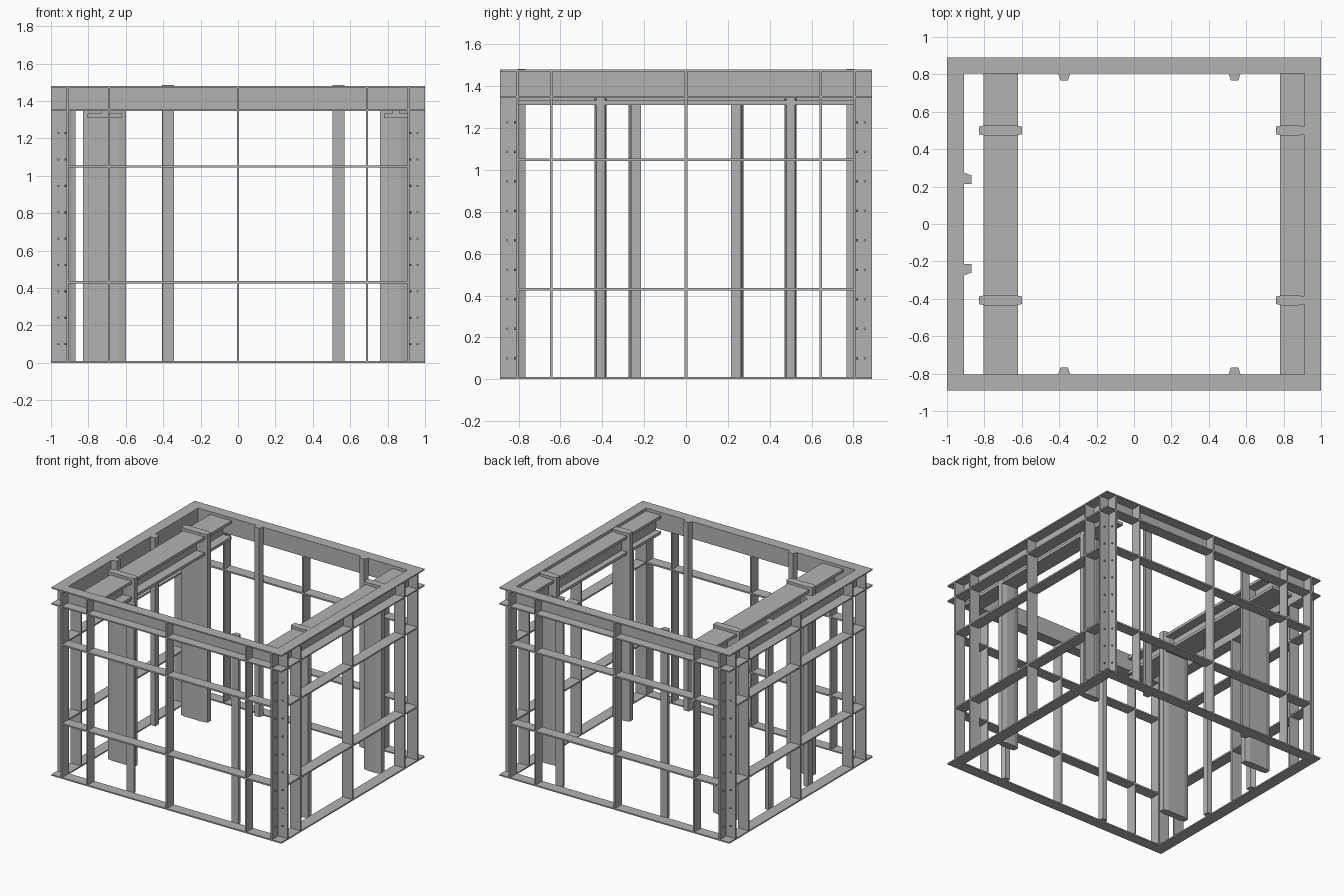
import bpy
import bmesh
from mathutils import Matrix, Vector

cube = bpy.data.objects.get("Cube")
if cube:
    bpy.data.objects.remove(cube)

steel = bpy.data.materials.new("steel_grey")
steel.use_nodes = True
grey = (0.45, 0.45, 0.45, 1)
steel.diffuse_color = grey
steel.node_tree.nodes["Principled BSDF"].inputs["Base Color"].default_value = grey

OX, OY = 1.0, 0.89       # outer half sizes
IX, IY = 0.91, 0.805     # inner half sizes
TOP, LOW = 1.48, 1.345   # upper channel heights
T = 0.012                # plate thickness


def build(name, bm):
    bmesh.ops.recalc_face_normals(bm, faces=bm.faces)
    mesh = bpy.data.meshes.new(name)
    bm.to_mesh(mesh)
    bm.free()
    mesh.materials.append(steel)
    obj = bpy.data.objects.new(name, mesh)
    bpy.context.collection.objects.link(obj)


def prism(bm, outline, z0, z1):
    base = bm.faces.new([bm.verts.new((x, y, z0)) for x, y in outline])
    top = bmesh.ops.extrude_face_region(bm, geom=[base], use_keep_orig=True)["geom"]
    verts = [v for v in top if isinstance(v, bmesh.types.BMVert)]
    bmesh.ops.translate(bm, verts=verts, vec=(0, 0, z1 - z0))


def box(bm, x0, x1, y0, y1, z0, z1):
    prism(bm, [(x0, y0), (x1, y0), (x1, y1), (x0, y1)], z0, z1)


def ring(bm, ox, oy, ix, iy, z0, z1):
    for s in (-1, 1):
        box(bm, -ox, ox, s * iy, s * oy, z0, z1)
        box(bm, s * ix, s * ox, -iy, iy, z0, z1)


# Rectangular rings: base plate, channel flanges and channel web
for name, z0, z1 in (("base_plate_ring", 0, 0.01),
                     ("lower_flange_ring", LOW, LOW + 0.01),
                     ("upper_flange_ring", TOP - 0.01, TOP)):
    bm = bmesh.new()
    ring(bm, OX, OY, IX, IY, z0, z1)
    build(name, bm)
bm = bmesh.new()
ring(bm, IX + 0.01, IY + 0.01, IX, IY, LOW, TOP)
build("channel_web", bm)

# Horizontal rails and vertical stiffeners of the four walls
rails, studs = bmesh.new(), bmesh.new()
for s in (-1, 1):
    for z in (0.43, 1.05):
        box(rails, -IX, IX, s * IY, s * OY, z - T / 2, z + T / 2)
        box(rails, s * IX, s * OX, -IY, IY, z - T / 2, z + T / 2)
    for x in (-0.69, 0, 0.69):
        box(studs, x - T / 2, x + T / 2, s * IY, s * OY, 0, TOP)
    for y in (-0.645, 0, 0.645):
        box(studs, s * IX, s * OX, y - T / 2, y + T / 2, 0, TOP)
build("wall_rails", rails)
build("wall_studs", studs)

# Inward angle posts at the corners, with rows of bolts
posts, bolts = bmesh.new(), bmesh.new()
for sx in (-1, 1):
    for sy in (-1, 1):
        box(posts, sx * (IX - 0.004), sx * (IX + 0.008), sy * IY, sy * OY, 0, TOP)
        box(posts, sx * IX, sx * OX, sy * (IY - 0.004), sy * (IY + 0.008), 0, TOP)
        for row in range(9):
            z = 0.1 + row * 0.141
            for pos, axis in (((sx * 0.96, sy * (IY + 0.01), z), (0, 1, 0)),
                              ((sx * (IX + 0.01), sy * 0.855, z), (1, 0, 0))):
                turn = Vector(axis).to_track_quat("Z", "Y").to_matrix().to_4x4()
                bmesh.ops.create_cone(bolts, cap_ends=True, segments=8,
                                      radius1=0.006, radius2=0.006, depth=0.016,
                                      matrix=Matrix.Translation(pos) @ turn)
build("corner_posts", posts)
build("corner_bolts", bolts)

# Tapered ribs on the inside of the front, back and left-hand walls
ribs = bmesh.new()
for s in (-1, 1):
    for x in (-0.373, 0.538):
        prism(ribs, [(x - 0.032, s * IY), (x + 0.032, s * IY),
                     (x + 0.02, s * 0.767), (x - 0.02, s * 0.767)], 0, TOP + 0.004)
    prism(ribs, [(-IX, s * 0.275), (-0.885, s * 0.265), (-0.87, s * 0.262),
                 (-0.87, s * 0.215), (-IX, s * 0.215)], 0, TOP)
build("wall_ribs", ribs)

# Two inner girders with I sections, each crossed by two flat columns
for side, x0, x1, c0, c1 in (("left", -0.805, -0.62, -0.83, -0.6),
                            ("right", 0.78, IX, 0.76, IX)):
    girder, columns = bmesh.new(), bmesh.new()
    mid = (x0 + x1) / 2
    for z in (1.31, 1.435):
        box(girder, x0, x1, -IY, IY, z, z + 0.022)
    box(girder, mid - 0.02, mid + 0.02, -IY, IY, 1.332, 1.435)
    build(side + "_girder", girder)
    for y in (-0.408, 0.5):
        half = [(c0, 0.02), (c0 + 0.04, 0.029), (c1 - 0.04, 0.029), (c1, 0.02)]
        outline = [(x, y + d) for x, d in half] + [(x, y - d) for x, d in reversed(half)]
        prism(columns, outline, 0, TOP - 0.002)
    build(side + "_columns", columns)
